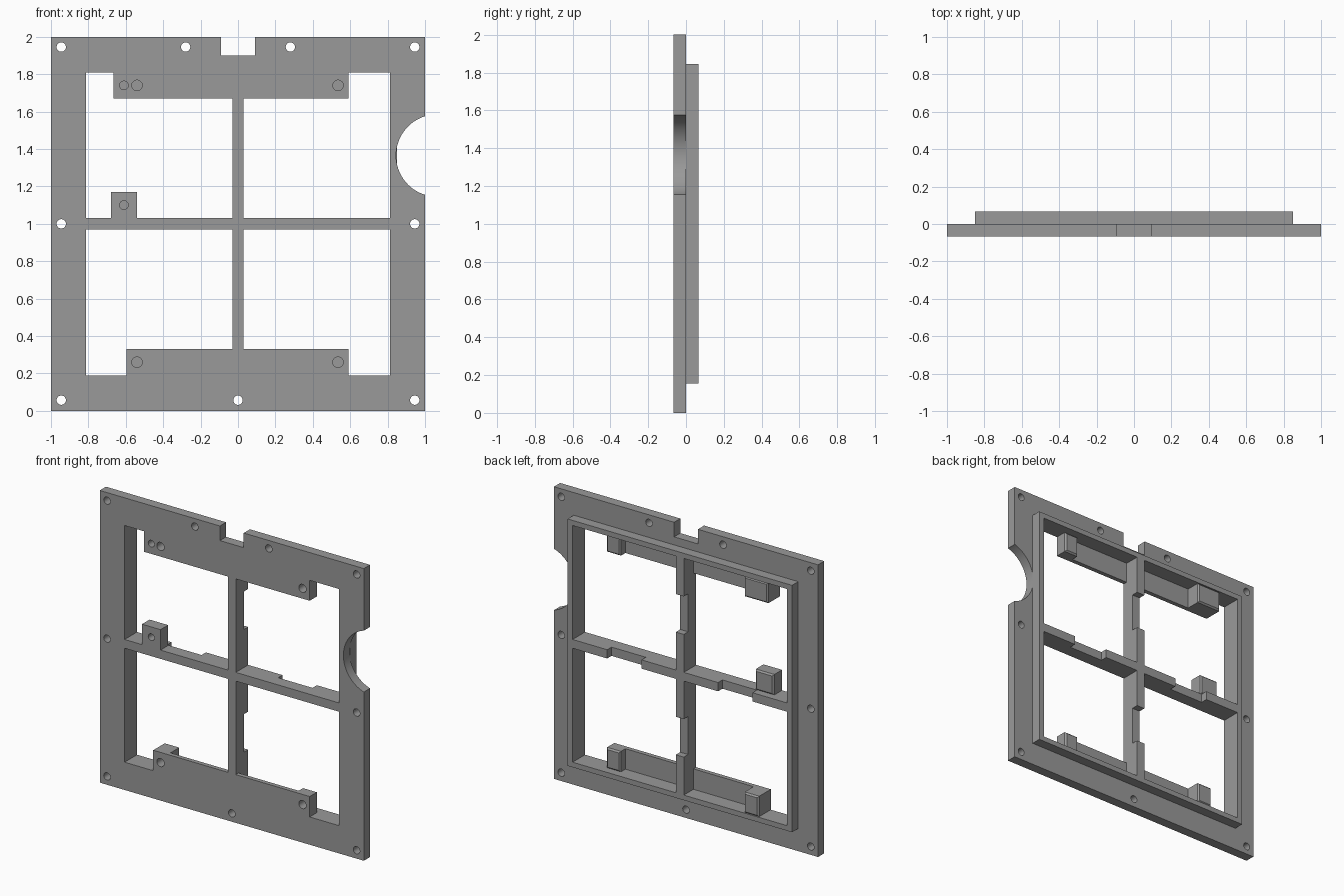
import bpy, bmesh, math
from mathutils import Matrix, Vector

if "Cube" in bpy.data.objects:
    bpy.data.objects.remove(bpy.data.objects["Cube"])

T = 0.067      # half of total depth: plate spans -T..0, rim spans 0..T
TB = -0.037    # back face of the thin mounting tabs
LOW = 0.02     # back face of the shallow parts
WX, Z0, Z1 = 0.812, 0.19, 1.81   # window opening

grey = bpy.data.materials.new("grey_plastic")
grey.diffuse_color = (0.32, 0.32, 0.32, 1)
grey.use_nodes = True
grey.node_tree.nodes["Principled BSDF"].inputs["Base Color"].default_value = grey.diffuse_color


def finish(name, bm):
    bmesh.ops.recalc_face_normals(bm, faces=bm.faces)
    me = bpy.data.meshes.new(name)
    bm.to_mesh(me)
    bm.free()
    me.materials.append(grey)
    ob = bpy.data.objects.new(name, me)
    bpy.context.collection.objects.link(ob)
    return ob


def add_box(bm, x0, x1, y0, y1, z0, z1):
    m = (Matrix.Translation(((x0 + x1) / 2, (y0 + y1) / 2, (z0 + z1) / 2))
         @ Matrix.Diagonal((x1 - x0, y1 - y0, z1 - z0, 1)))
    bmesh.ops.create_cube(bm, size=1, matrix=m)


def add_cyl(bm, x, z, r, y0, y1, n=32):
    m = Matrix.Translation((x, (y0 + y1) / 2, z)) @ Matrix.Rotation(math.pi / 2, 4, 'X')
    bmesh.ops.create_cone(bm, cap_ends=True, segments=n, radius1=r, radius2=r,
                          depth=y1 - y0, matrix=m)


def box(name, *dims):
    bm = bmesh.new()
    add_box(bm, *dims)
    return finish(name, bm)


def post(name, x0, x1, y0, y1, z0, z1):
    # block with softly chamfered back edges
    bm = bmesh.new()
    add_box(bm, x0, x1, y0, y1, z0, z1)
    edges = [e for e in bm.edges if all(v.co.y > y1 - 1e-4 for v in e.verts)]
    bmesh.ops.bevel(bm, geom=edges, offset=0.01, segments=1, affect='EDGES')
    return finish(name, bm)


def prism(name, pts, to_xyz, a, b):
    # extrude a profile between two levels
    bm = bmesh.new()
    vs = [bm.verts.new(to_xyz(s, y, a)) for s, y in pts]
    f = bm.faces.new(vs)
    r = bmesh.ops.extrude_face_region(bm, geom=[f])
    d = Vector(to_xyz(0, 0, b)) - Vector(to_xyz(0, 0, a))
    bmesh.ops.translate(bm, vec=d, verts=[v for v in r["geom"] if isinstance(v, bmesh.types.BMVert)])
    return finish(name, bm)


def cut(objs, bm):
    cutter = finish("cutter", bm)
    for ob in objs:
        mod = ob.modifiers.new("cut", 'BOOLEAN')
        mod.operation, mod.solver, mod.object = 'DIFFERENCE', 'EXACT', cutter
        bpy.context.view_layer.objects.active = ob
        bpy.ops.object.modifier_apply(modifier=mod.name)
    bpy.data.objects.remove(cutter)


# Front plate with window, cable notch, finger scoop and screw holes
plate = box("front_plate", -1, 1, -T, 0, 0, 2)
bm = bmesh.new()
add_box(bm, -WX, WX, -0.2, 0.2, Z0, Z1)
add_box(bm, -0.09, 0.09, -0.2, 0.2, 1.9, 2.1)
add_cyl(bm, 1.065, 1.365, 0.22, -0.2, 0.2, 96)
for x, z in [(-0.945, 1.945), (-0.28, 1.945), (0.28, 1.945), (0.945, 1.945), (-0.945, 1),
             (0.945, 1), (-0.945, 0.057), (0, 0.057), (0.945, 0.057)]:
    add_cyl(bm, x, z, 0.025, -0.2, 0.2)
cut([plate], bm)

# Raised rim behind the window
rim = box("back_rim", -0.85, 0.85, 0, T, 0.155, 1.845)
bm = bmesh.new()
add_box(bm, -WX, WX, -0.2, 0.2, Z0, Z1)
cut([rim], bm)

# Cross bars, notched along the back
notched = [(0.55, T), (0.55, LOW), (0.29, LOW), (0.29, T)]
horizontal = [(0.03, -T), (WX, -T), (WX, T)] + notched + [(0.03, T)]
vertical = [(0, -T), (0.67, -T), (0.67, TB), (0.81, TB), (0.81, T)] + notched + [(0, T)]
for side, word_x, word_z in ((-1, "left", "lower"), (1, "right", "upper")):
    prism(word_x + "_cross_bar", horizontal, lambda s, y, h: (side * s, y, h), 0.97, 1.03)
    prism(word_z + "_cross_bar", vertical, lambda s, y, h: (h, y, 1 + side * s), -0.03, 0.03)

# Thin mounting tabs, posts and centre block
mounts = [
    box("upper_tab", -0.665, 0.59, -T, TB, 1.67, Z1),
    box("lower_tab", -0.595, 0.59, -T, TB, Z0, 0.33),
    post("upper_left_post", -0.665, -0.485, TB, T, 1.67, Z1),
    post("upper_right_post", 0.485, 0.59, TB, LOW, 1.67, Z1),
    post("lower_left_post", -0.595, -0.485, TB, T, Z0, 0.33),
    post("lower_right_post", 0.485, 0.59, TB, LOW, Z0, 0.33),
    post("middle_block", -0.68, -0.54, -T, LOW + 0.005, 1.03, 1.17),
]

# Blind screw holes from the front
bm = bmesh.new()
for x, z, r in [(-0.54, 1.74, 0.028), (0.535, 1.74, 0.028), (-0.61, 1.74, 0.023),
                (-0.54, 0.26, 0.028), (0.535, 0.26, 0.028), (-0.61, 1.1, 0.023)]:
    add_cyl(bm, x, z, r, -0.2, -0.005)
cut(mounts, bm)

# Smooth the round cuts, keep hard edges sharp
for ob in bpy.context.collection.objects:
    ob.select_set(True)
bpy.context.view_layer.objects.active = plate
bpy.ops.object.shade_smooth_by_angle(angle=math.radians(30))
